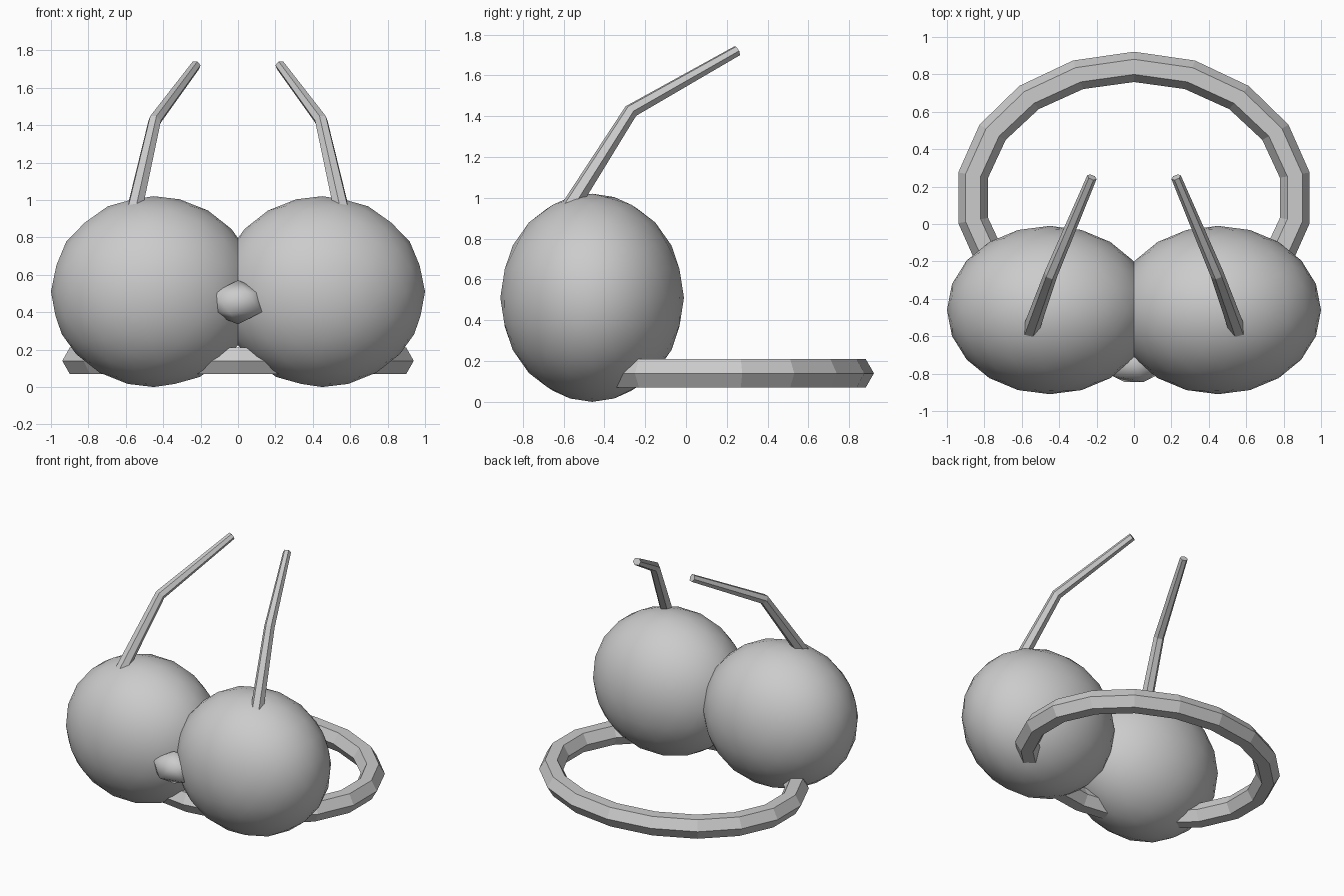
import bpy, bmesh, math
from mathutils import Vector, Matrix

if "Cube" in bpy.data.objects:
    bpy.data.objects.remove(bpy.data.objects["Cube"])

grey = bpy.data.materials.new("light_grey")
grey.diffuse_color = (0.6, 0.6, 0.6, 1)
grey.use_nodes = True
grey.node_tree.nodes["Principled BSDF"].inputs["Base Color"].default_value = grey.diffuse_color


def finish(name, bm, smooth):
    bmesh.ops.recalc_face_normals(bm, faces=bm.faces)
    me = bpy.data.meshes.new(name)
    for f in bm.faces:
        f.smooth = smooth
    bm.to_mesh(me)
    bm.free()
    me.materials.append(grey)
    ob = bpy.data.objects.new(name, me)
    bpy.context.collection.objects.link(ob)
    return ob


def ball(name, subdiv, centre, radii, mirror=1):
    bm = bmesh.new()
    bmesh.ops.create_icosphere(bm, subdivisions=subdiv, radius=1)
    bm.transform(Matrix.Diagonal((radii[0] * mirror, radii[1], radii[2], 1)))
    bm.transform(Matrix.Translation(centre))
    return finish(name, bm, True)


def hex_tube(name, rings, closed):
    """rings: list of (centre, side vector, up vector, radius)."""
    bm = bmesh.new()
    loops = []
    for c, side, up, r in rings:
        loops.append([bm.verts.new(c + r * (math.cos(a) * side + math.sin(a) * up))
                      for a in (math.tau * k / 6 for k in range(6))])
    n = len(loops)
    for i in range(n if closed else n - 1):
        a, b = loops[i], loops[(i + 1) % n]
        for k in range(6):
            m = (k + 1) % 6
            bm.faces.new((a[k], a[m], b[m], b[k]))
    if not closed:
        bm.faces.new(loops[0])
        bm.faces.new(loops[-1])
    return finish(name, bm, False)


# two large smooth eyes, mirrored
for side, s in (("left", -1), ("right", 1)):
    ball(side + "_eye", 3, Vector((s * 0.45, -0.46, 0.51)), (0.55, 0.45, 0.51), -s)

# small nose between them
ball("nose", 1, Vector((0, -0.745, 0.453)), (0.175, 0.118, 0.118))

# oval head band: 18 segments, hexagonal section
band = []
for i in range(18):
    t = math.radians(90 + 20 * i)
    out = Vector((math.cos(t), math.sin(t), 0))
    c = Vector((0.873 * out.x, 0.14 + 0.70 * out.y, 0.14))
    band.append((c, out, Vector((0, 0, 1)), 0.081))
hex_tube("head_band", band, True)

# bent, tapering antennae
for side, s in (("left", -1), ("right", 1)):
    pts = [Vector((s * x, y, z)) for x, y, z in
           ((0.56, -0.59, 0.92), (0.445, -0.27, 1.425), (0.225, 0.25, 1.72))]
    d1 = (pts[1] - pts[0]).normalized()
    d2 = (pts[2] - pts[1]).normalized()
    rings = []
    for p, d, r in zip(pts, (d1, (d1 + d2).normalized(), d2), (0.045, 0.036, 0.027)):
        across = d.cross(Vector((0, 0, 1))).normalized()
        rings.append((p, across, across.cross(d), r))
    hex_tube(side + "_antenna", rings, False)
